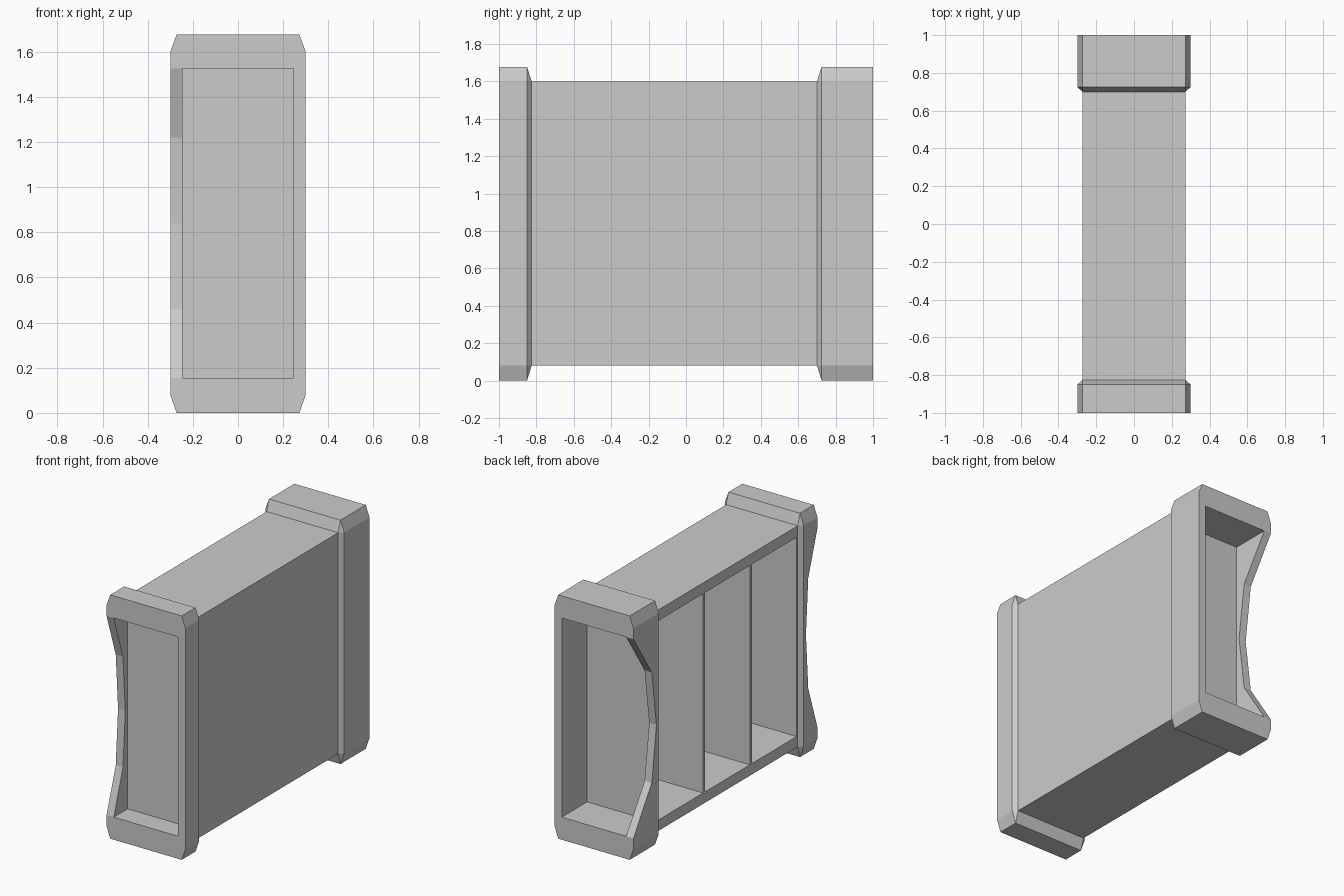
import bpy, bmesh

if "Cube" in bpy.data.objects:
    bpy.data.objects.remove(bpy.data.objects["Cube"])

W, W_IN = 0.3, 0.272           # collar half width, body half width
Z0, Z1 = 0.08, 1.6             # body bottom / top
TOP = 1.68                     # collar top
OPEN_X, OPEN_Z0, OPEN_Z1 = 0.245, 0.155, 1.525
FRONT, BACK = -0.825, 0.7      # body ends


def hulls(name, groups):
    """One object made of convex solids, each given by its points."""
    bm = bmesh.new()
    for pts in groups:
        vs = [bm.verts.new(p) for p in pts]
        bmesh.ops.convex_hull(bm, input=vs)
    bmesh.ops.dissolve_limit(bm, angle_limit=0.01, verts=bm.verts, edges=bm.edges)
    bmesh.ops.recalc_face_normals(bm, faces=bm.faces)
    me = bpy.data.meshes.new(name)
    bm.to_mesh(me)
    bm.free()
    ob = bpy.data.objects.new(name, me)
    bpy.context.collection.objects.link(ob)
    return ob


def box(x0, x1, y0, y1, z0, z1):
    return [(x, y, z) for x in (x0, x1) for y in (y0, y1) for z in (z0, z1)]


def cut(ob, cutter):
    cutter.hide_render = True
    mod = ob.modifiers.new("cut", 'BOOLEAN')
    mod.operation, mod.solver, mod.object = 'DIFFERENCE', 'EXACT', cutter
    bpy.context.view_layer.objects.active = ob
    bpy.ops.object.modifier_apply(modifier=mod.name)
    bpy.data.objects.remove(cutter)


# Body: shelf box with three tall compartments open on the left side
body = hulls("body", [box(-W_IN, W_IN, FRONT, BACK, Z0, Z1)])
step = (BACK - FRONT) / 3
cut(body, hulls("compartment_cutter", [
    box(-0.4, OPEN_X, FRONT + i * step + 0.011, FRONT + (i + 1) * step - 0.011,
        OPEN_Z0, OPEN_Z1) for i in range(3)]))


def collar(name, end, body_end):
    s = 1 if end > 0 else -1
    inner = body_end + s * 0.025
    depth = abs(end - inner) - 0.025
    # Octagonal rim tapering to the body
    octagon = [(sx * x, z) for sx in (-1, 1)
               for x, z in ((W_IN, 0), (W, Z0), (W, Z1), (W_IN, TOP - 0.003))]
    pts = [(x, y, z) for y in (end, inner) for x, z in octagon]
    pts += [(x, body_end, z) for x in (-W_IN, W_IN) for z in (Z0, Z1)]
    ob = hulls(name, [pts])
    # Rectangular recess
    cut(ob, hulls("recess_cutter", [
        box(-OPEN_X, OPEN_X, inner, end + s * 0.2, OPEN_Z0, OPEN_Z1)]))
    # Faceted scoop through the left wall
    profile = [(-0.1, OPEN_Z0), (0, OPEN_Z0), (0.8 * depth, 0.46), (depth, 0.84),
               (0.8 * depth, 1.22), (0, OPEN_Z1), (-0.1, OPEN_Z1)]
    cut(ob, hulls("scoop_cutter", [
        [(x, end - s * d, z) for x in (-0.4, -0.2) for d, z in profile]]))


collar("front_collar", -1, FRONT)
collar("back_collar", 1, BACK)
